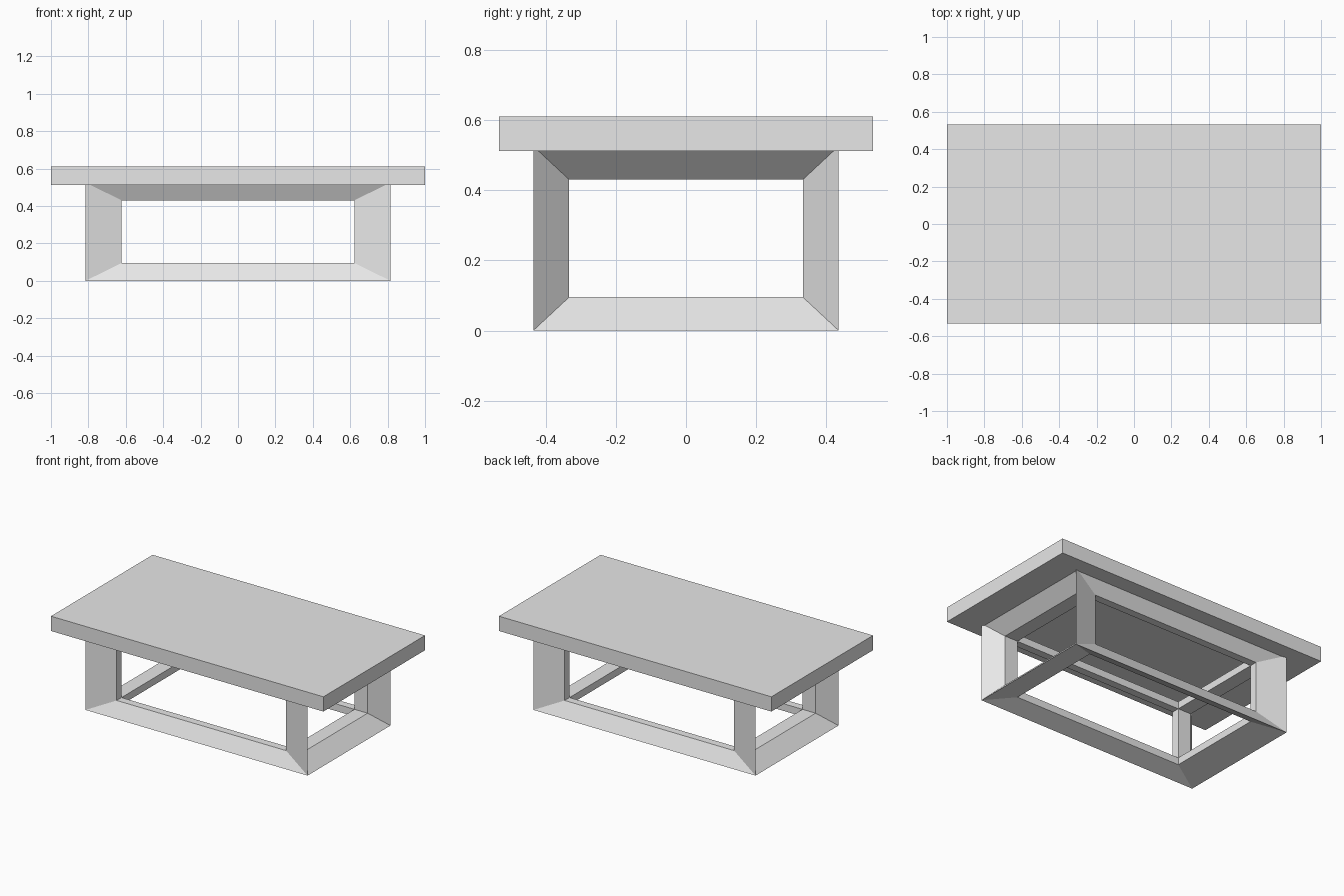
import bpy
import bmesh
from mathutils import Vector

cube = bpy.data.objects.get("Cube")
if cube:
    bpy.data.objects.remove(cube, do_unlink=True)

# One plain grey for the whole table
grey = bpy.data.materials.new("light grey")
colour = (0.8, 0.8, 0.8, 1)
grey.use_nodes = True
grey.diffuse_color = colour
for node in grey.node_tree.nodes:
    if node.type == 'BSDF_PRINCIPLED':
        node.inputs["Base Color"].default_value = colour


def add_object(name, bm):
    mesh = bpy.data.meshes.new(name)
    bm.to_mesh(mesh)
    bm.free()
    mesh.materials.append(grey)
    obj = bpy.data.objects.new(name, mesh)
    bpy.context.collection.objects.link(obj)
    return obj


def add_box(name, half_x, half_y, bottom, top):
    bm = bmesh.new()
    bmesh.ops.create_cube(bm, size=2)
    bmesh.ops.scale(bm, vec=(half_x, half_y, (top - bottom) / 2), verts=bm.verts)
    bmesh.ops.translate(bm, vec=(0, 0, (top + bottom) / 2), verts=bm.verts)
    return add_object(name, bm)


# Table top: thick slab with a thin sheet over it
add_box("table_top", 1.0, 0.533, 0.512, 0.604)
add_box("top_sheet", 1.0, 0.533, 0.604, 0.61)

# Open box frame: bars slope inward from the outer edges to each opening,
# then run straight through to the inner corners
outer = Vector((0.815, 0.435, 0.2625))
inner = Vector((0.622, 0.333, 0.1675))
middle = (outer + inner) / 2
centre = Vector((0, 0, outer.z))
corners = [(-1, -1), (1, -1), (1, 1), (-1, 1)]

bm = bmesh.new()
for axis in range(3):
    u, v = (axis + 1) % 3, (axis + 2) % 3
    for side in (-1, 1):
        rings = []
        for depth, spread in ((outer, outer), (middle, inner), (inner, inner)):
            ring = []
            for su, sv in corners:
                p = Vector()
                p[axis] = side * depth[axis]
                p[u], p[v] = su * spread[u], sv * spread[v]
                ring.append(bm.verts.new(p + centre))
            rings.append(ring)
        for a, b in zip(rings, rings[1:]):
            for i in range(4):
                j = (i + 1) % 4
                quad = (a[i], a[j], b[j], b[i])
                bm.faces.new(quad if side > 0 else quad[::-1])
bmesh.ops.remove_doubles(bm, verts=bm.verts, dist=0.0001)
bmesh.ops.recalc_face_normals(bm, faces=bm.faces)
add_object("base_frame", bm)
